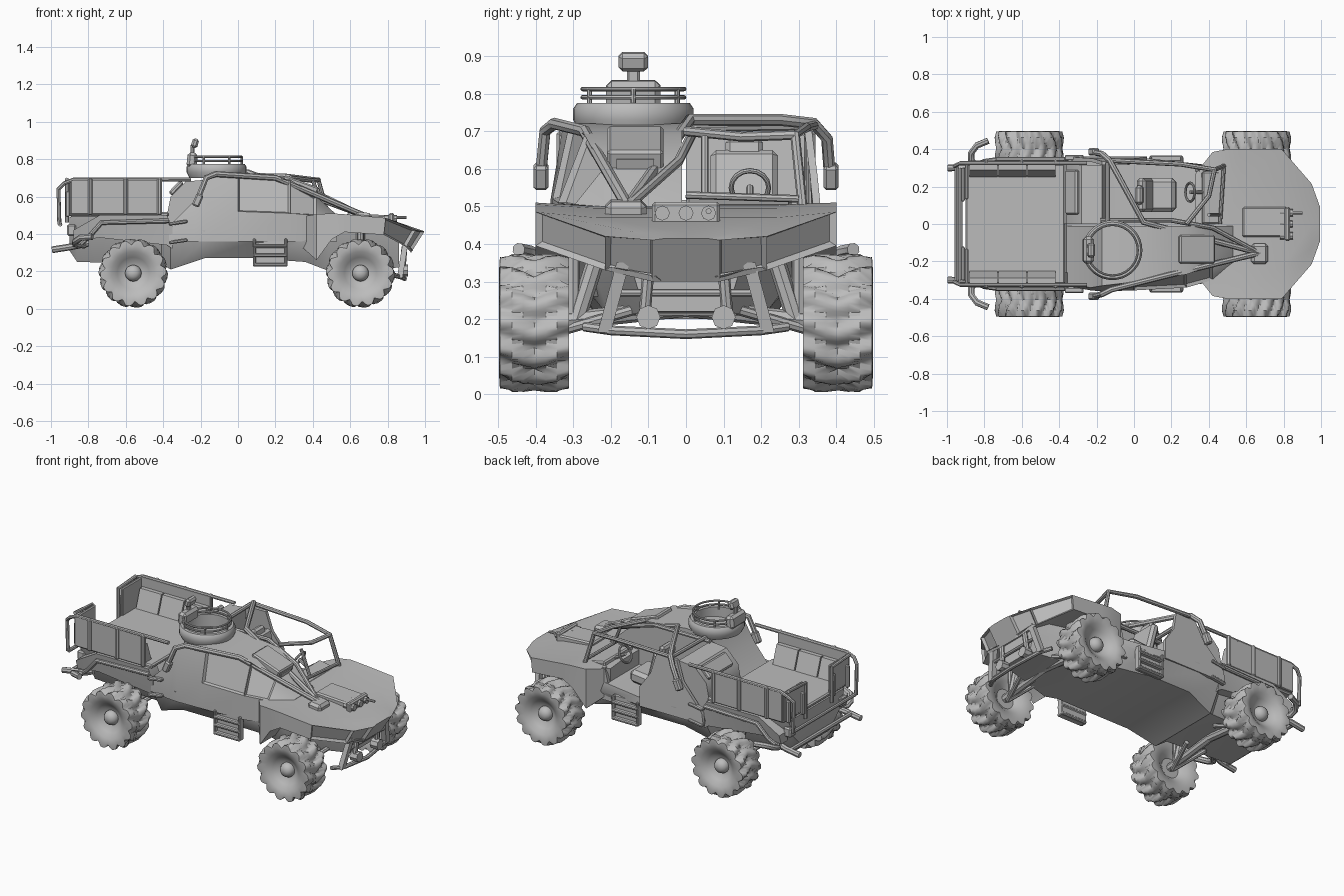
import bpy, bmesh, math
from mathutils import Matrix

cube = bpy.data.objects.get("Cube")
if cube:
    bpy.data.objects.remove(cube)

grey = bpy.data.materials.new("plain_grey")
grey.use_nodes = True
grey.diffuse_color = (0.5, 0.5, 0.5, 1)
grey.node_tree.nodes["Principled BSDF"].inputs["Base Color"].default_value = (0.5, 0.5, 0.5, 1)
made = []


def finish(name, mesh):
    mesh.materials.append(grey)
    ob = bpy.data.objects.new(name, mesh)
    bpy.context.collection.objects.link(ob)
    made.append(ob)
    return ob


def from_bmesh(name, bm):
    bmesh.ops.recalc_face_normals(bm, faces=bm.faces)
    mesh = bpy.data.meshes.new(name)
    bm.to_mesh(mesh)
    bm.free()
    return finish(name, mesh)


def loft(name, rings, inset=None):
    """Skin closed rings of points; inset is a rule picking panels to recess."""
    bm = bmesh.new()
    rows = [[bm.verts.new(p) for p in ring] for ring in rings]
    n = len(rows[0])
    for a, b in zip(rows, rows[1:]):
        for i in range(n):
            bm.faces.new((a[i], a[(i + 1) % n], b[(i + 1) % n], b[i]))
    bm.faces.new(rows[0])
    bm.faces.new(rows[-1])
    bmesh.ops.recalc_face_normals(bm, faces=bm.faces)
    if inset:
        chosen = [f for f in bm.faces if inset(f.calc_center_median(), f.normal)]
        bmesh.ops.inset_individual(bm, faces=chosen, thickness=0.014, depth=-0.016)
    return from_bmesh(name, bm)


def symmetric(half):
    """Whole ring from left-half (x, y, z) points running top to bottom centre."""
    return half + [(x, -y, z) for x, y, z in reversed(half) if y > 0]


def box(name, loc, size, tilt=0.0, bevel=0.008):
    bm = bmesh.new()
    bmesh.ops.create_cube(bm, size=1)
    bmesh.ops.scale(bm, vec=size, verts=bm.verts)
    if bevel:
        bmesh.ops.bevel(bm, geom=bm.edges[:], offset=min(bevel, min(size) * 0.3), segments=1, affect='EDGES')
    bm.transform(Matrix.Translation(loc) @ Matrix.Rotation(tilt, 4, 'Y'))
    return from_bmesh(name, bm)


def tube(name, pts, r=0.013, closed=False):
    cu = bpy.data.curves.new(name, 'CURVE')
    cu.dimensions = '3D'
    cu.bevel_depth, cu.bevel_resolution, cu.use_fill_caps = r, 2, True
    sp = cu.splines.new('POLY')
    sp.points.add(len(pts) - 1)
    for q, p in zip(sp.points, pts):
        q.co = (*p, 1)
    sp.use_cyclic_u = closed
    tmp = bpy.data.objects.new(name, cu)
    mesh = bpy.data.meshes.new_from_object(tmp)
    bpy.data.objects.remove(tmp)
    return finish(name, mesh)


def circle(c, r, n=32):
    return [(c[0] + r * math.cos(i * math.tau / n), c[1] + r * math.sin(i * math.tau / n), c[2]) for i in range(n)]


def revolve(name, centre, profile, axis='Z', n=40, lugs=0, side=1):
    """Turn (radius, offset) points; lugs adds a chevron tread to the outside."""
    bm = bmesh.new()
    grid = []
    for i in range(n):
        a = i * math.tau / n
        row = []
        for r, w in profile:
            if lugs and r > 0.165:
                phase = (a * lugs / math.tau + abs(w) * 7) % 1
                r -= 0.026 * max(0, abs(phase - 0.5) * 3 - 0.5)
            row.append(bm.verts.new((r * math.cos(a), r * math.sin(a), w * side)))
        grid.append(row)
    for i in range(n):
        a, b = grid[i], grid[(i + 1) % n]
        for j in range(len(profile) - 1):
            bm.faces.new((a[j], b[j], b[j + 1], a[j + 1]))
    bmesh.ops.remove_doubles(bm, verts=bm.verts, dist=1e-5)
    turn = Matrix() if axis == 'Z' else Matrix.Rotation(-math.pi / 2, 4, 'X')
    bm.transform(Matrix.Translation(centre) @ turn)
    return from_bmesh(name, bm)


def plate(name, outline, y_low, y_high, thick=0.02):
    """Side panel from (x, z) points, leaning between two y values."""
    def y(z):
        return y_low + (y_high - y_low) * max(0, (z - 0.5) / 0.2)
    return loft(name, [[(x, y(z) - d, z) for x, z in outline] for d in (0, thick)])


# Wheels with chunky tread, deep dished sides and round hubs
tyre = [(0, -.05), (.06, -.05), (.10, -.08), (.145, -.092), (.176, -.092), (.185, -.06), (.184, -.03), (.18, 0),
        (.184, .03), (.185, .06), (.176, .092), (.145, .094), (.115, .085), (.085, .062), (.06, .042), (.03, .035), (0, .035)]
hub = [(0, .082), (.02, .079), (.036, .067), (.044, .05), (.044, .03), (0, .03)]
for x, end in ((0.655, "front"), (-0.56, "rear")):
    for s, side in ((1, "left"), (-1, "right")):
        c = (x, s * 0.403, 0.19)
        revolve(f"{end}_{side}_tyre", c, tyre, 'Y', 112, 14, s)
        revolve(f"{end}_{side}_hub", c, hub, 'Y', 20, 0, s)
        tube(f"{end}_{side}_axle", [(x, 0, 0.23), (x, s * 0.37, 0.19)], 0.024)
        tube(f"{end}_{side}_strut", [(x, s * 0.22, 0.42), (x, s * 0.29, 0.2)], 0.024)
        tube(f"{end}_{side}_shock", [(x, s * 0.30, 0.44), (x, s * 0.30, 0.2)], 0.018)
        for d in (-0.07, 0.07):
            tube(f"{end}_{side}_arm", [(x + d, s * 0.12, 0.23), (x, s * 0.33, 0.17)], 0.014)

# Lower hull: x, belly z and width, shoulder z and width, deck z and width
hull = [(-.90, .31, .16, .40, .25, .49, .27), (-.86, .25, .18, .40, .26, .50, .29),
        (-.41, .24, .20, .38, .27, .50, .29), (-.36, .21, .24, .37, .33, .45, .33),
        (-.18, .27, .27, .36, .355, .42, .36), (.08, .27, .27, .36, .35, .41, .35),
        (.36, .25, .24, .36, .32, .41, .30), (.49, .20, .20, .34, .25, .46, .25),
        (.86, .22, .11, .32, .14, .41, .18)]
loft("lower_hull", [symmetric([(x, 0, zt), (x, wt, zt), (x, wm, zm), (x, wb, zb), (x, 0, zb)])
                    for x, zb, wb, zm, wm, zt, wt in hull])

# Hood and fenders: x, centre z, edge y, edge z, lower z, undercut
hood = [(.33, .50, .27, .49, .34, 0), (.42, .505, .385, .505, .26, 0), (.50, .50, .40, .51, .37, 0),
        (.57, .495, .40, .505, .41, 0), (.79, .47, .40, .485, .395, .01), (.95, .43, .215, .42, .33, .05),
        (.995, .415, .09, .41, .30, .07)]
loft("hood", [symmetric([(x, 0, zc), (x, y * .6, zc), (x, y, ze), (x - d, y, zl), (x - d, y * .7, zl), (x - d, 0, zl)])
              for x, zc, y, ze, zl, d in hood],
     lambda c, n: .8 < c.x < .97 and abs(c.y) > .12 and abs(n.z) < .75)

# Closed cab half: x, side width, shoulder z, roof width, roof z
shell = [(-.37, .33, .42, .32, .44), (-.23, .355, .50, .34, .58), (-.17, .36, .52, .33, .70),
         (.0, .355, .52, .31, .72), (.28, .34, .51, .27, .69), (.42, .30, .50, .22, .60),
         (.53, .27, .47, .20, .50)]
loft("right_cab_shell", [[(x, -w, .36), (x, -w, zs), (x, -wt, zt), (x, -.01, zt), (x, -.01, .36)]
                         for x, w, zs, wt, zt in shell],
     lambda c, n: n.y < -.5 and 0 < c.x < .4 and c.z > .5)
box("cab_console", (.32, -.135, .625), (.20, .15, .12), .35)
box("console_screen", (.42, -.135, .61), (.01, .10, .035), .35, 0)

# Open cab half: quarter panel, dash, seats, steering wheel
plate("left_quarter_panel", [(-.37, .36), (-.36, .43), (-.22, .58), (-.17, .70), (-.03, .70),
                             (.0, .58), (.07, .48), (.07, .36)], .36, .335)
plate("left_cowl", [(.30, .30), (.35, .50), (.50, .50), (.49, .30)], .30, .28)
box("dashboard", (.41, .14, .46), (.11, .28, .11), .2)
loft("rear_cab_housing", [[(x, y, z) for x, z in ((-.38, .50), (-.36, .60), (-.28, .68), (-.17, .69), (-.15, .42), (-.36, .42))]
                          for y in (0, .315)])
box("rear_seat_cushion", (-.33, .17, .645), (.09, .24, .03), -.8, .01)
box("left_seat_base", (.14, .155, .455), (.17, .18, .08), -.1, .02)
box("left_seat_back", (.06, .155, .55), (.05, .18, .20), -.25, .02)
box("headrest", (.03, .155, .65), (.04, .10, .06), -.2, .015)
ring = [(.30 + .025 * math.cos(t), .17 + .05 * math.sin(t), .55 + .045 * math.cos(t))
        for t in (i * math.tau / 16 for i in range(16))]
tube("steering_wheel", ring, .007, True)
tube("steering_column", [(.30, .17, .55), (.40, .17, .49)], .01)

# Roll cage
foot = (.67, -.155, .50)
tube("left_cage_bar", [foot, (.05, .01, .73), (-.08, .25, .73), (-.13, .34, .72), (-.17, .375, .68), (-.23, .385, .55)], .016)
tube("right_cage_bar", [foot, (.20, -.27, .70), (-.12, -.35, .72), (-.17, -.375, .70), (-.23, -.39, .55)], .016)
tube("centre_cage_bar", [foot, (.42, -.02, .62), (.20, .02, .70), (-.18, .02, .70)])
tube("left_roof_bar", [(-.13, .34, .715), (.25, .32, .71), (.43, .29, .69), (.48, .31, .50)])
tube("windshield_header", [(.43, .29, .69), (.40, .15, .685), (.28, .0, .70)])
tube("windshield_sill", [(.48, .30, .52), (.46, .0, .53)], .01)
tube("windshield_post", [(.40, .05, .685), (.46, .05, .53)], .01)
tube("rear_cross_bar", [(-.14, .33, .715), (-.14, .0, .71)])
box("cage_foot", (.67, -.16, .485), (.09, .11, .06), .1, .015)
for s in (1, -1):
    box("cage_clamp", (-.215, s * .386, .58), (.04, .04, .07), .4)

# Turret ring, rails and sight
tc = (-.115, -.14, .70)
revolve("turret_ring", tc, [(.13, 0), (.145, 0), (.16, .03), (.16, .06), (.15, .075), (.13, .075), (.13, 0)], n=36)
for z in (.79, .812):
    tube("turret_rail", circle((tc[0], tc[1], z), .135), .006, True)
for p in circle((tc[0], tc[1], .76), .135, 6):
    tube("turret_rail_post", [p, (p[0], p[1], .812)], .007)
box("sight_block", (-.245, -.14, .795), (.055, .145, .08), .1, .015)
box("sight_neck", (-.243, -.14, .85), (.02, .035, .06), 0)
box("sight_head", (-.23, -.14, .885), (.035, .078, .05), .3, .012)

# Hood equipment box with three barrels
box("hood_box", (.70, .01, .48), (.24, .16, .05), .05)
box("barrel_mount", (.82, 0, .482), (.03, .18, .06))
for y in (-.063, 0, .06):
    tube("hood_barrel", [(.78, y, .482), (.85, y, .482)], .02)
tube("long_barrel", [(.80, .06, .487), (.90, .06, .487)], .008)

# Cargo bed with side benches, rails and split tailgate
box("bed_floor", (-.635, 0, .505), (.53, .64, .025))
for s, side in ((1, "left"), (-1, "right")):
    box(f"{side}_bed_wall", (-.652, s * .325, .597), (.485, .018, .185), 0, .004)
    for i in range(3):
        x = -.805 + i * .155
        loft(f"{side}_bench_back", [[(x + d, s * .318, .51), (x + d, s * .318, .63), (x + d, s * .29, .63), (x + d, s * .25, .515)]
                                    for d in (-.074, .074)])
    tube(f"{side}_bed_rail", [(-.955, s * .31, .45), (-.96, s * .31, .64), (-.93, s * .325, .67),
                              (-.88, s * .325, .69), (-.25, s * .325, .692)], .011)
    for x in (-.79, -.60, -.42):
        box(f"{side}_bed_clamp", (x, s * .332, .60), (.025, .025, .20))
    box(f"{side}_tailgate", (-.895, s * .225, .595), (.018, .19, .18))
    tube(f"{side}_tailgate_loop", [(-.915, s * .13, .46), (-.915, s * .13, .68), (-.915, s * .30, .69)], .011)
    for y in (.15, .29):
        box(f"{side}_tailgate_clamp", (-.91, s * y, .56), (.025, .022, .14))
    # Side pods, arch tubes and rear bumper
    loft(f"{side}_rear_pod", [[(x, s * .26, a), (x, s * .32, a), (x, s * .34, b), (x, s * .26, b)]
                              for x, a, b in ((-.88, .36, .42), (-.74, .38, .50), (-.38, .34, .50), (-.35, .32, .44))])
    tube(f"{side}_arch_tube", [(-.86, s * .31, .33), (-.80, s * .335, .38), (-.73, s * .345, .46), (-.37, s * .345, .47)])
    tube(f"{side}_exhaust", [(-.82, s * .28, .34), (-.87, s * .34, .345), (-.87, s * .38, .36),
                             (-.84, s * .42, .38), (-.78, s * .445, .385)], .018)
    tube(f"{side}_tow_arm", [(-.80, s * .28, .35), (-.90, s * .30, .33), (-.995, s * .30, .315)], .018)
    box(f"{side}_tail_lamp", (-.89, s * .25, .42), (.05, .06, .06))
    for z in (.36, .46):
        box(f"{side}_side_step_fin", (-.32, s * .355, z), (.10, .03, .018), -.15)
    # Boarding steps
    box(f"{side}_step_backing", (.172, s * .33, .30), (.18, .02, .15))
    for z in (.235, .285, .335):
        box(f"{side}_step", (.172, s * .34, z), (.18, .05, .018))
    for x in (.088, .256):
        box(f"{side}_step_frame", (x, s * .34, .30), (.015, .04, .15))
    # Front bumper uprights and lamps
    loft(f"{side}_bumper_upright", [[(x + dx, s * (y + dy), z) for dx, dy in ((0, 0), (.03, 0), (.03, .035), (0, .035))]
                                    for x, y, z in ((.88, .15, .35), (.85, .20, .165))])
    tube(f"{side}_bumper_brace", [(.89, s * .10, .33), (.88, s * .11, .21)], .016)
    tube(f"{side}_bumper_lamp", [(.86, s * .10, .205), (.91, s * .10, .205)], .032)
tube("rear_bumper", [(-.93, -.30, .33), (-.93, .30, .33)], .014)
tube("rear_cross_tube", [(-.95, -.31, .45), (-.95, .31, .45)], .011)
tube("front_bumper", [(.83, -.27, .18), (.87, -.2, .17), (.89, 0, .16), (.87, .2, .17), (.83, .27, .18)], .013)
tube("front_bumper_top", [(.88, -.19, .27), (.88, .19, .27)], .01)

# Smooth shading with crisp edges
bpy.ops.object.select_all(action='DESELECT')
for ob in made:
    ob.select_set(True)
bpy.context.view_layer.objects.active = made[0]
bpy.ops.object.shade_smooth_by_angle(angle=math.radians(35))
